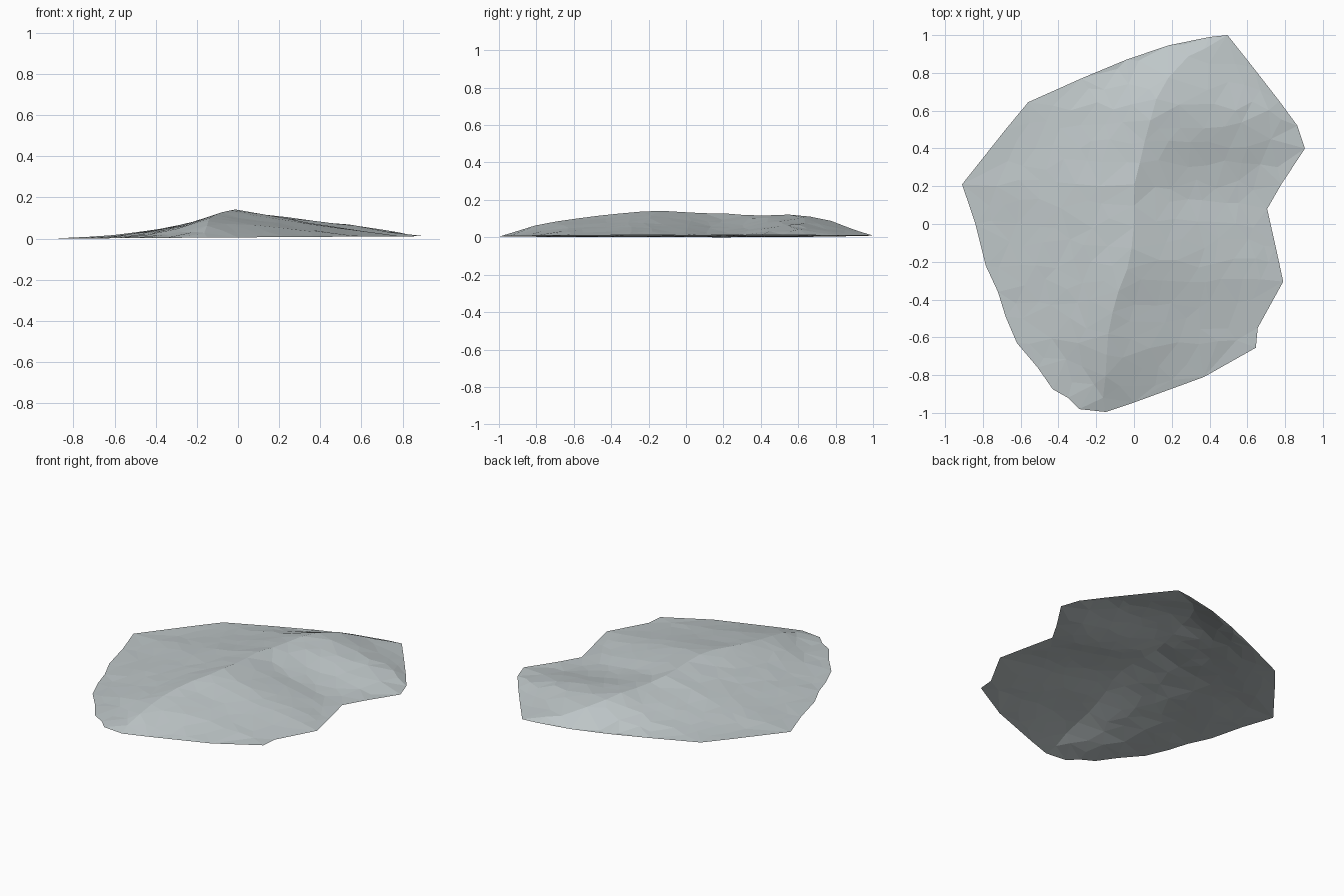
import bpy, random
from mathutils import Vector
from mathutils.geometry import delaunay_2d_cdt

if "Cube" in bpy.data.objects:
    bpy.data.objects.remove(bpy.data.objects["Cube"])

random.seed(4)

# Outline of the mound: left and right edges, both running from south to north
LEFT = [(-0.15, -0.995), (-0.29, -0.98), (-0.35, -0.92), (-0.43, -0.875),
        (-0.51, -0.76), (-0.62, -0.63), (-0.68, -0.49), (-0.72, -0.36),
        (-0.785, -0.22), (-0.84, 0.0), (-0.91, 0.21), (-0.68, 0.50),
        (-0.56, 0.645), (-0.28, 0.77), (-0.04, 0.87), (0.18, 0.945),
        (0.40, 0.99), (0.495, 1.0)]
RIGHT = [(-0.15, -0.995), (0.0, -0.945), (0.37, -0.81), (0.645, -0.655),
         (0.655, -0.55), (0.79, -0.305), (0.75, -0.12), (0.705, 0.08),
         (0.78, 0.21), (0.905, 0.40), (0.865, 0.52), (0.77, 0.65),
         (0.63, 0.83), (0.495, 1.0)]

# Ridge: y, x of crest, height of crest, steepness power of the right slope
RIDGE = [(-1.0, -0.18, 0.01, 1.2), (-0.9, -0.16, 0.034, 1.2),
         (-0.8, -0.15, 0.066, 1.2), (-0.6, -0.14, 0.10, 1.1),
         (-0.4, -0.10, 0.121, 1.05), (-0.2, -0.02, 0.143, 1.0),
         (0.0, 0.0, 0.136, 1.2), (0.2, 0.0, 0.126, 1.9),
         (0.32, 0.03, 0.121, 1.6), (0.45, 0.06, 0.12, 0.95),
         (0.6, 0.10, 0.12, 0.6), (0.7, 0.13, 0.11, 0.75),
         (0.8, 0.2, 0.08, 1.0), (0.9, 0.3, 0.04, 1.0), (1.0, 0.47, 0.012, 1.0)]


def lerp_table(rows, y):
    """Interpolate rows keyed on their first entry."""
    for a, b in zip(rows, rows[1:]):
        if y <= b[0]:
            t = max(0.0, (y - a[0]) / (b[0] - a[0]))
            return [p + (q - p) * t for p, q in zip(a[1:], b[1:])]
    return rows[-1][1:]


def edge_x(chain, y):
    return lerp_table([(p[1], p[0]) for p in chain], y)[0]


def base(x):
    return 0.006 * (1 + x / 0.91)


def height(x, y):
    xl, xr = edge_x(LEFT, y), edge_x(RIGHT, y)
    crest, top, power = lerp_table(RIDGE, y)
    if x < crest:
        t, p = (x - xl) / max(crest - xl, 0.01), 1.9
    else:
        t, p = (xr - x) / max(xr - crest, 0.01), power
    t = min(1.0, max(0.0, t))
    return base(x) + (top - base(x)) * t ** p


# Plan points: outline first, then crest, then scattered slope points
outline = RIGHT + LEFT[-2:0:-1]
points = [Vector(p) for p in outline]
n = len(points)
for i in range(17):
    y = -0.92 + i * 0.113
    points.append(Vector((lerp_table(RIDGE, y)[0], y)))
step = 0.105
for j in range(-9, 10):
    for i in range(-9, 10):
        x = (i + 0.5 * (j % 2)) * step + random.uniform(-0.03, 0.03)
        y = j * step + random.uniform(-0.03, 0.03)
        inside = edge_x(LEFT, y) + 0.05 < x < edge_x(RIGHT, y) - 0.05
        if inside and all((q - Vector((x, y))).length > 0.06 for q in points):
            points.append(Vector((x, y)))

# Triangulated open surface
verts, _, faces, origins, _, _ = delaunay_2d_cdt(
    points, [], [list(range(n))], 1, 1e-5)
coords = []
for v, src in zip(verts, origins):
    on_edge = any(k < n for k in src)
    z = base(v.x) if on_edge else max(
        0.0, height(v.x, v.y) + random.uniform(-0.003, 0.002))
    coords.append((v.x, v.y, z))

mesh = bpy.data.meshes.new("rock_mound")
mesh.from_pydata(coords, [], [list(f) for f in faces])
mesh.update()
mound = bpy.data.objects.new("rock_mound", mesh)
bpy.context.collection.objects.link(mound)

# Single pale grey colour
grey = bpy.data.materials.new("pale_grey")
grey.diffuse_color = (0.52, 0.57, 0.58, 1)
grey.use_nodes = True
grey.node_tree.nodes["Principled BSDF"].inputs["Base Color"].default_value = grey.diffuse_color
mesh.materials.append(grey)
